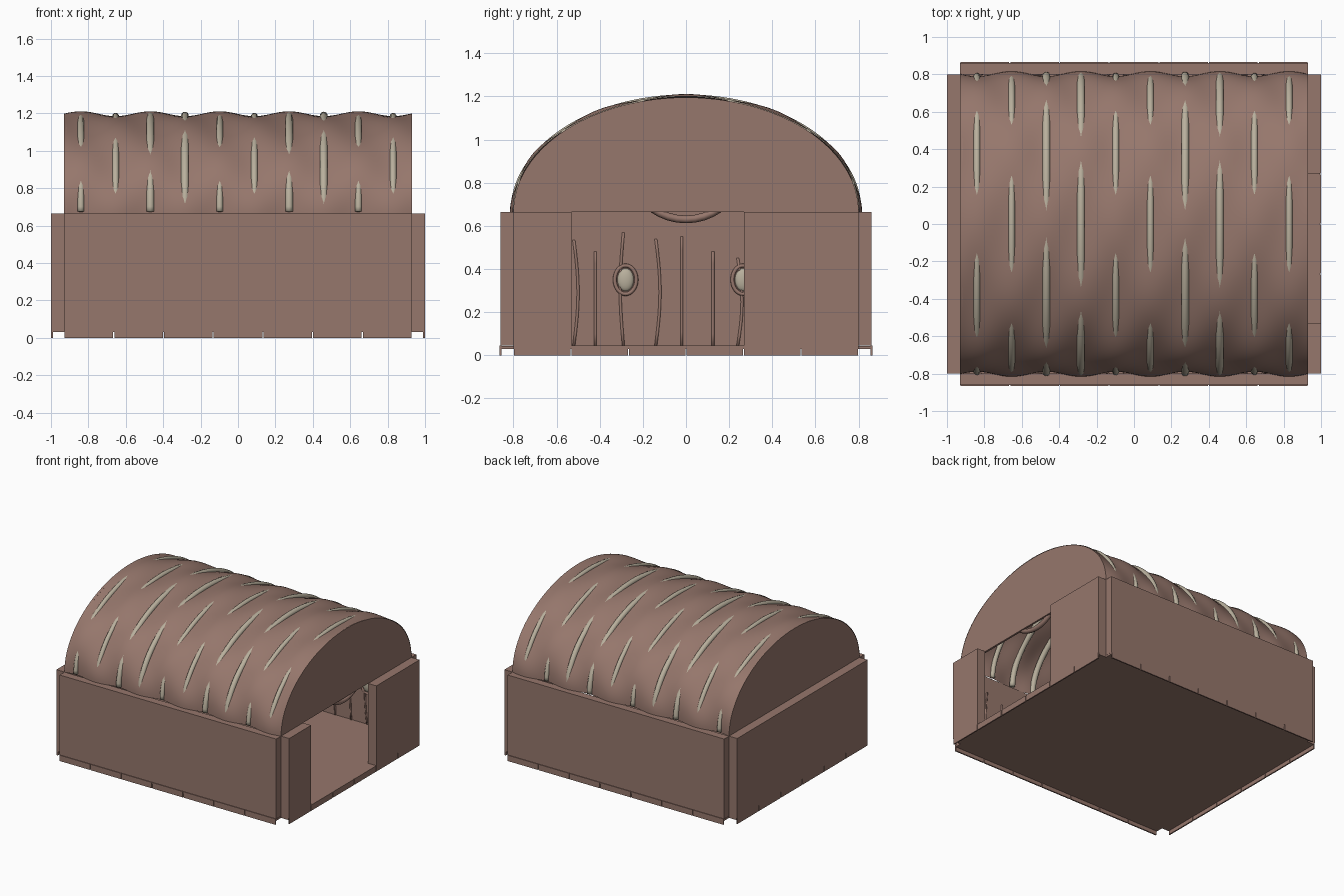
import bpy, bmesh, math, random
from mathutils import Vector

random.seed(4)
if "Cube" in bpy.data.objects:
    bpy.data.objects.remove(bpy.data.objects["Cube"])

HX, HY = 0.93, 0.80          # inner half sizes
OX, OY = 1.0, 0.865          # outer half sizes
BASE, EAVE, RISE = 0.045, 0.665, 0.53
X, Y, Z = Vector((1, 0, 0)), Vector((0, 1, 0)), Vector((0, 0, 1))


def material(name, rgb):
    m = bpy.data.materials.new(name)
    m.use_nodes = True
    m.diffuse_color = (*rgb, 1)
    m.node_tree.nodes["Principled BSDF"].inputs["Base Color"].default_value = (*rgb, 1)
    return m


brown = material("bark brown", (0.305, 0.184, 0.15))
cream = material("pale wood", (0.485, 0.434, 0.337))


def finish(name, bm, mat, smooth=False, fix=True):
    if fix:
        bmesh.ops.recalc_face_normals(bm, faces=bm.faces)
    me = bpy.data.meshes.new(name)
    bm.to_mesh(me)
    bm.free()
    me.materials.append(mat)
    for p in me.polygons:
        p.use_smooth = smooth
    ob = bpy.data.objects.new(name, me)
    bpy.context.collection.objects.link(ob)
    return ob


def box(bm, lo, hi):
    verts = bmesh.ops.create_cube(bm, size=1)["verts"]
    for v in verts:
        v.co = Vector([l + (c + 0.5) * (h - l) for l, h, c in zip(lo, hi, v.co)])


def tube(bm, frames, radius, sides=8, closed=False):
    """Sweep a circle along (point, axis, axis) frames."""
    rings = []
    for p, a, b in frames:
        angles = [math.tau * k / sides for k in range(sides)]
        rings.append([bm.verts.new(p + radius * (a * math.cos(t) + b * math.sin(t))) for t in angles])
    pairs = list(zip(rings, rings[1:])) + ([(rings[-1], rings[0])] if closed else [])
    for r, s in pairs:
        for k in range(sides):
            j = (k + 1) % sides
            bm.faces.new((r[k], r[j], s[j], s[k]))
    if not closed:
        bm.faces.new(rings[0])
        bm.faces.new(rings[-1])


def arch(x, t, offset=0.0):
    """Point and outward direction on the vaulted profile."""
    n = Vector((0, math.sin(t) * RISE, math.cos(t) * HY)).normalized()
    return Vector((x, HY * math.sin(t), EAVE + RISE * math.cos(t))) + n * offset, n


# Walls, with a doorway on the +x side
def wall(name, lo, hi):
    bm = bmesh.new()
    box(bm, (*lo, BASE), (*hi, EAVE))
    finish(name, bm, brown)


wall("front_wall", (-HX, -OY + 0.005), (HX, -HY))
wall("back_wall", (-HX, HY), (HX, OY - 0.005))
wall("closed_side_wall", (-OX, -HY), (-HX, HY))
wall("door_wall_short", (HX, -HY), (OX, -0.53))
wall("door_wall_long", (HX, 0.27), (OX, HY))

# Floor slab
bm = bmesh.new()
box(bm, (-OX + 0.005, -HY, 0.03), (OX - 0.005, HY, BASE))
box(bm, (-HX, -OY + 0.006, 0.03), (HX, OY - 0.006, BASE - 0.001))
finish("floor", bm, brown)

# Skirting planks around the base
bm = bmesh.new()
gap, thick = 0.003, 0.01
for s in (-1, 1):
    for count, half, outer, flip in ((7, HX, OY, False), (6, HY, OX, True)):
        step = 2 * half / count
        lo_d, hi_d = sorted((s * outer, s * (outer - thick)))
        for i in range(count):
            u0, u1 = -half + i * step + gap, -half + (i + 1) * step - gap
            if flip:
                box(bm, (lo_d, u0, 0), (hi_d, u1, BASE))
            else:
                box(bm, (u0, lo_d, 0), (u1, hi_d, BASE))
finish("skirting_planks", bm, brown)

# Gable ends
for name, s in (("door_gable", 1), ("closed_gable", -1)):
    bm = bmesh.new()
    edge = [arch(s * HX, math.radians(-90 + 180 * i / 48))[0] for i in range(49)]
    face = bm.faces.new([bm.verts.new(p) for p in edge])
    ext = bmesh.ops.extrude_face_region(bm, geom=[face])
    for v in ext["geom"]:
        if isinstance(v, bmesh.types.BMVert):
            v.co.x -= s * 0.015
    finish(name, bm, brown)

# Rippled vaulted roof
PITCH, FIRST, WAVE = 0.1855, -0.84, 0.013
bm = bmesh.new()
rows = []
NX, NT = 90, 84
for i in range(NX + 1):
    x = -HX + 2 * HX * i / NX
    row = []
    for j in range(NT + 1):
        t = math.radians(-90 + 180 * j / NT)
        ripple = WAVE * math.cos(math.pi * (x - FIRST) / PITCH) * math.cos(6 * t)
        row.append(bm.verts.new(arch(x, t, ripple + 0.003)[0]))
    rows.append(row)
for r, s in zip(rows, rows[1:]):
    for j in range(NT):
        bm.faces.new((r[j], s[j], s[j + 1], r[j + 1]))
finish("roof", bm, brown, smooth=True, fix=False)

# Pale arched ribs weaving through the roof
bm = bmesh.new()
for i in range(10):
    x = FIRST + i * PITCH
    strong = i in (2, 3, 6, 7)
    frames = []
    for j in range(61):
        p, n = arch(x, math.radians(-89 + 178 * j / 60), -0.007 if strong else -0.010)
        frames.append((p, n, X))
    tube(bm, frames, 0.021 if strong else 0.018, 10)
finish("roof_ribs", bm, cream, smooth=True)

# Bark cracks and knots on the inner wall faces
cracks, rings, knots = bmesh.new(), bmesh.new(), bmesh.new()


def crack(origin, along, inward, u, top, bow):
    frames = []
    for k in range(9):
        f = k / 8
        p = origin + along * (u + bow * math.sin(math.pi * f)) + Z * (BASE + (top - BASE) * f)
        frames.append((p, inward, along))
    tube(cracks, frames, 0.007, 6)


def ring(bm, centre, along, inward, ru, rz, radius):
    frames = []
    for k in range(40):
        t = math.tau * k / 40
        d = along * math.cos(t) + Z * math.sin(t)
        frames.append((centre + along * ru * math.cos(t) + Z * rz * math.sin(t), d, inward))
    tube(bm, frames, radius, 8, closed=True)


def knot(origin, along, inward, u):
    c = origin + along * u + Z * 0.35
    ring(rings, c, along, inward, 0.05, 0.066, 0.009)
    geo = bmesh.ops.create_uvsphere(knots, u_segments=20, v_segments=12, radius=1)
    for v in geo["verts"]:
        q = v.co.copy()
        v.co = c + along * q.x * 0.038 + Z * q.z * 0.053 + inward * q.y * 0.018


closed = (X * -HX, Y, X)
for u, top, bow in ((-0.66, 0.5, -0.01), (-0.52, 0.535, 0.02), (-0.42, 0.48, 0.0),
                    (-0.29, 0.57, -0.015), (-0.14, 0.54, 0.02), (-0.02, 0.55, 0.0),
                    (0.125, 0.48, 0.0), (0.24, 0.45, 0.02), (0.39, 0.53, -0.01),
                    (0.52, 0.5, 0.01), (0.66, 0.55, 0.0)):
    crack(*closed, u, top, bow)
for u in (-0.28, 0.265):
    knot(*closed, u)
for side in ((Y * -HY, X, Y), (Y * HY, X, -Y)):
    for i in range(13):
        crack(*side, -0.82 + i * 0.137, random.uniform(0.45, 0.57), random.uniform(-0.02, 0.02))
    for u in (-0.55, 0, 0.55):
        knot(*side, u)
for u in (-0.66, 0.4, 0.53, 0.66):
    crack(X * HX, Y, -X, u, random.uniform(0.45, 0.57), 0.01)
finish("wall_cracks", cracks, brown, smooth=True)
finish("knot_rims", rings, brown, smooth=True)
finish("knot_centres", knots, cream, smooth=True)

# Round growth ring behind the door gable
bm = bmesh.new()
ring(bm, Vector((HX - 0.025, 0, 0.9)), Y, -X, 0.27, 0.27, 0.018)
finish("gable_growth_ring", bm, brown, smooth=True)
